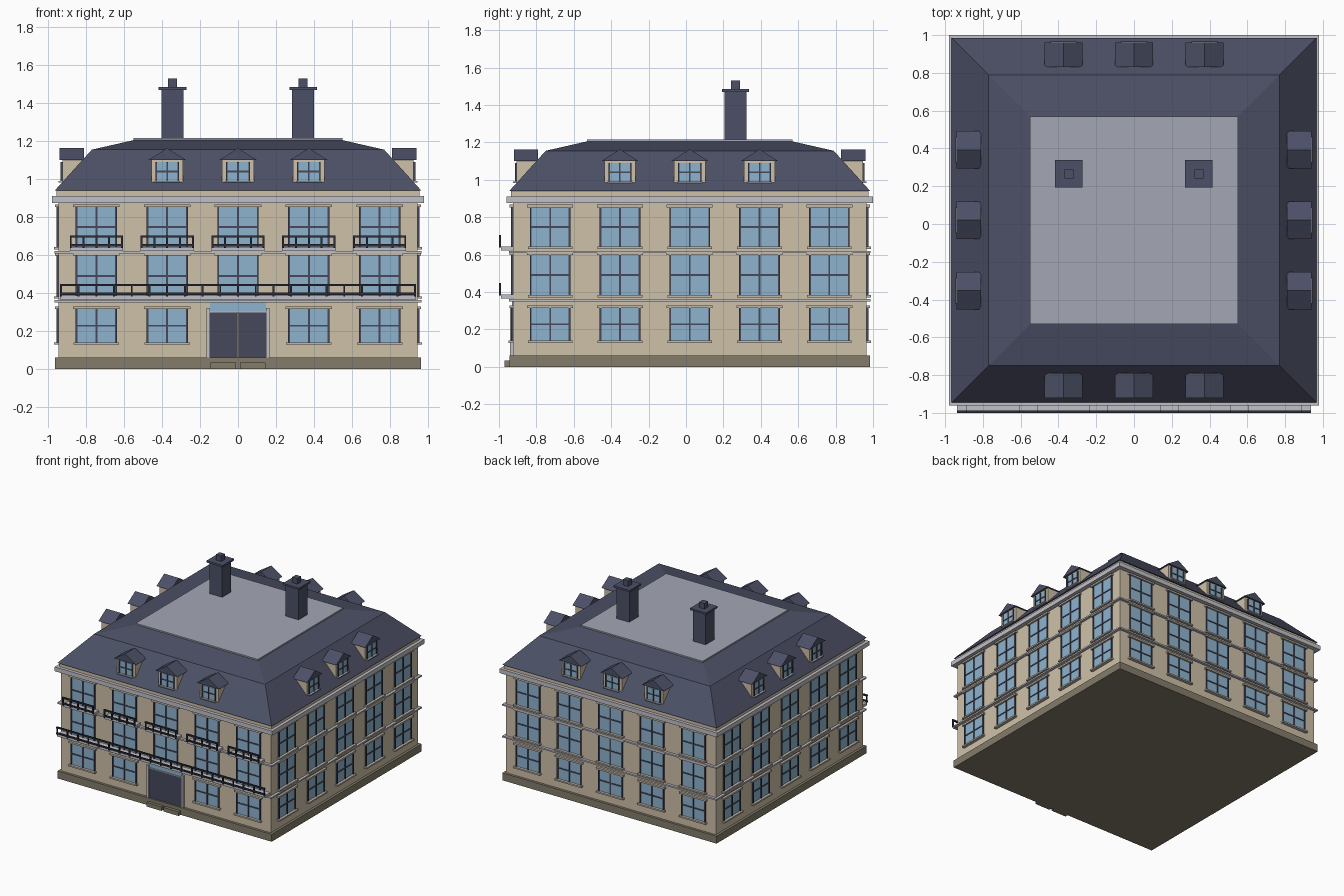
import bpy, bmesh, math
from mathutils import Matrix, Vector

if "Cube" in bpy.data.objects:
    bpy.data.objects.remove(bpy.data.objects["Cube"])

CY = 0.02          # building centre in y (balconies push the front out)
PITCH = 0.373      # window spacing


def mat(name, r, g, b):
    m = bpy.data.materials.new(name)
    lin = [((c / 255 + 0.055) / 1.055) ** 2.4 for c in (r, g, b)]
    m.diffuse_color = (*lin, 1)
    m.use_nodes = True
    m.node_tree.nodes["Principled BSDF"].inputs["Base Color"].default_value = m.diffuse_color
    return m


WALL = mat("cream_stone", 206, 193, 168)
TRIM = mat("pale_grey_stone", 192, 192, 200)
SURR = mat("window_stone", 194, 184, 170)
PLINTH = mat("dark_stone", 132, 124, 108)
SLATE = mat("slate", 76, 80, 102)
GLASS = mat("glass", 142, 180, 206)
FRAME = mat("dark_frame", 70, 72, 92)
IRON = mat("black_iron", 44, 46, 58)
LEAD = mat("flat_roof_grey", 164, 167, 180)


class Part:
    """Collects geometry for one named object."""

    def __init__(self, name, material):
        self.name, self.material, self.bm = name, material, bmesh.new()

    def box(self, u0, u1, d0, d1, z0, z1, side=0):
        # u runs along a facade, d points outwards, side 0 is the front
        m = (Matrix.Translation((0, CY, 0)) @ Matrix.Rotation(side * math.pi / 2, 4, 'Z')
             @ Matrix.Translation(((u0 + u1) / 2, -(d0 + d1) / 2, (z0 + z1) / 2))
             @ Matrix.Diagonal((u1 - u0, d1 - d0, z1 - z0, 1)))
        bmesh.ops.create_cube(self.bm, size=1, matrix=m)

    def slab(self, half, z0, z1):
        self.box(-half, half, -half, half, z0, z1)

    def loft(self, rings):
        # square rings (half size, z), closed at both ends
        loops = [[self.bm.verts.new((sx * h, sy * h + CY, z))
                  for sx, sy in ((-1, -1), (1, -1), (1, 1), (-1, 1))] for h, z in rings]
        for a, b in zip(loops, loops[1:]):
            for i in range(4):
                j = (i + 1) % 4
                self.bm.faces.new((a[i], a[j], b[j], b[i]))
        self.bm.faces.new(loops[0][::-1])
        self.bm.faces.new(loops[-1])

    def gable(self, u, w, d0, d1, z0, z1, side):
        # triangular prism with its ridge pointing outwards
        rot = Matrix.Rotation(side * math.pi / 2, 4, 'Z')
        tri = [(u - w, z0), (u + w, z0), (u, z1)]
        ends = [[self.bm.verts.new(rot @ Vector((p, -d, z)) + Vector((0, CY, 0)))
                 for p, z in tri] for d in (d1, d0)]
        f, b = ends
        self.bm.faces.new(f)
        self.bm.faces.new(b[::-1])
        for i in range(3):
            j = (i + 1) % 3
            self.bm.faces.new((f[i], b[i], b[j], f[j]))

    def done(self):
        bmesh.ops.recalc_face_normals(self.bm, faces=self.bm.faces)
        me = bpy.data.meshes.new(self.name)
        self.bm.to_mesh(me)
        self.bm.free()
        me.materials.append(self.material)
        bpy.context.collection.objects.link(bpy.data.objects.new(self.name, me))


# main masses
plinth = Part("plinth", PLINTH)
plinth.slab(0.965, 0, 0.06)
walls = Part("walls", WALL)
walls.slab(0.945, 0.06, 0.91)
walls.slab(0.955, 0.91, 0.94)
cornice = Part("cornice", TRIM)
cornice.slab(0.98, 0.875, 0.91)
belts = Part("belt_courses", TRIM)
belts.slab(0.966, 0.35, 0.362)
belts.slab(0.966, 0.608, 0.62)

# mansard roof and flat top
roof = Part("mansard_roof", SLATE)
roof.loft([(0.965, 0.94), (0.77, 1.155), (0.55, 1.205)])
flat = Part("flat_roof", LEAD)
flat.slab(0.55, 1.205, 1.216)

# windows on all four sides
glass = Part("window_glass", GLASS)
frames = Part("window_frames", FRAME)
lintels = Part("lintels", SURR)
sills = Part("sills", SURR)


def window(u, w, z0, z1, d, side, t=0.005):
    glass.box(u - w, u + w, d - 0.01, d + 0.004, z0, z1, side)
    for c in (u - w, u, u + w):
        frames.box(c - t, c + t, d - 0.01, d + 0.01, z0, z1, side)
    zm = (z0 + z1) / 2
    frames.box(u - w, u + w, d - 0.01, d + 0.008, zm - t, zm + t, side)


for side in range(4):
    for i in range(-2, 3):
        u = i * PITCH
        for floor, (z0, z1) in enumerate(((0.14, 0.315), (0.383, 0.597), (0.642, 0.853))):
            if side == 0 and i == 0 and floor == 0:
                continue            # the door goes here
            window(u, 0.104, z0, z1, 0.945, side)
            lintels.box(u - 0.123, u + 0.123, 0.94, 0.963, z1, z1 + 0.014, side)
            sills.box(u - 0.12, u + 0.12, 0.94, 0.97, z0 - 0.012, z0, side)

# dormers, three to a side
dormers = Part("dormer_walls", WALL)
dormer_roofs = Part("dormer_roofs", SLATE)
dormer_sills = Part("dormer_sills", TRIM)
for side in range(4):
    for i in (-1, 0, 1):
        u = i * PITCH
        dormers.box(u - 0.083, u + 0.083, 0.78, 0.925, 0.98, 1.102, side)
        dormer_roofs.gable(u, 0.1, 0.81, 0.94, 1.1, 1.163, side)
        window(u, 0.058, 0.99, 1.09, 0.925, side, 0.004)
        dormer_sills.box(u - 0.068, u + 0.068, 0.92, 0.945, 0.982, 0.99, side)

# entrance: double door, fanlight, surround and steps
door = Part("front_door", FRAME)
for s in (-1, 1):
    a, b = sorted((s * 0.002, s * 0.147))
    door.box(a, b, 0.94, 0.953, 0.06, 0.297)
surround = Part("door_surround", TRIM)
for s in (-1, 1):
    a, b = sorted((s * 0.147, s * 0.166))
    surround.box(a, b, 0.94, 0.962, 0.06, 0.322)
surround.box(-0.147, 0.147, 0.94, 0.955, 0.297, 0.303)
glass.box(-0.147, 0.147, 0.94, 0.95, 0.303, 0.349)
steps = Part("door_steps", PLINTH)
for s in (-1, 1):
    a, b = sorted((s * 0.01, s * 0.145))
    steps.box(a, b, 0.95, 0.99, 0, 0.033)

# balconies: one long, five short
slabs = Part("balcony_slabs", TRIM)
rails = Part("balcony_rails", IRON)


def balcony(u, w, z, posts):
    slabs.box(u - w, u + w, 0.94, 1.008, z - 0.02, z)
    for zr in (z + 0.004, z + 0.05):
        rails.box(u - w, u + w, 1.008, 1.02, zr, zr + 0.012)
    for k in range(posts):
        c = u - w + 0.005 + k * (2 * w - 0.01) / (posts - 1)
        rails.box(c - 0.005, c + 0.005, 1.009, 1.019, z - 0.005, z + 0.055)


balcony(0, 0.938, 0.386, 21)
for i in range(-2, 3):
    balcony(i * PITCH, 0.14, 0.642, 5)

# chimneys
chimneys = Part("chimneys", SLATE)
for x in (-0.345, 0.343):
    for h, z0, z1 in ((0.058, 1.21, 1.47), (0.073, 1.47, 1.485), (0.024, 1.485, 1.53)):
        chimneys.box(x - h, x + h, -0.245 - h, -0.245 + h, z0, z1)

for p in (plinth, walls, cornice, belts, roof, flat, glass, frames, lintels, sills, dormers,
          dormer_roofs, dormer_sills, door, surround, steps, slabs, rails, chimneys):
    p.done()
